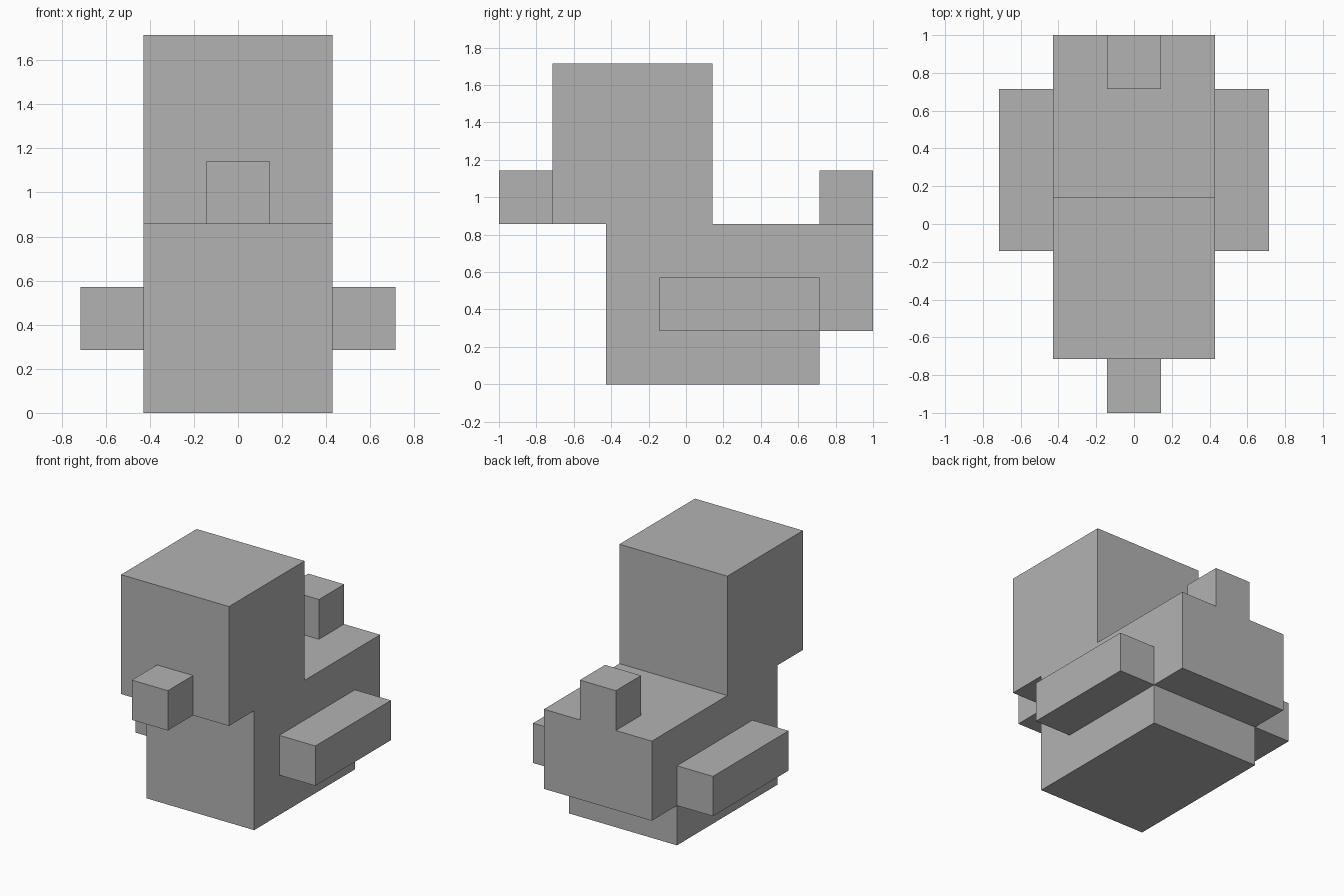
import bpy
import bmesh
from mathutils import Matrix, Vector

default = bpy.data.objects.get("Cube")
if default:
    bpy.data.objects.remove(default, do_unlink=True)

UNIT = 1 / 7  # the block grid every part snaps to

# Single colour
GREY = (0.45, 0.45, 0.45, 1)
grey = bpy.data.materials.new("plain grey")
grey.use_nodes = True
grey.diffuse_color = GREY
grey.node_tree.nodes["Principled BSDF"].inputs["Base Color"].default_value = GREY


def block(name, low, high):
    """Flat-faced box between two corners given in grid units."""
    low, high = Vector(low) * UNIT, Vector(high) * UNIT
    mesh = bpy.data.meshes.new(name)
    bm = bmesh.new()
    bmesh.ops.create_cube(bm, size=1, matrix=Matrix.Diagonal((*(high - low), 1)))
    bm.to_mesh(mesh)
    bm.free()
    mesh.materials.append(grey)
    obj = bpy.data.objects.new(name, mesh)
    obj.location = (low + high) / 2
    bpy.context.collection.objects.link(obj)
    return obj


# Body and overhanging rump
block("body", (-3, -3, 0), (3, 5, 6))
block("rump", (-3, 5, 2), (3, 7, 6))

# Head and beak
block("head", (-3, -5, 6), (3, 1, 12))
block("beak", (-1, -7, 6), (1, -5, 8))

# Upright tail
block("tail", (-1, 5, 6), (1, 7, 8))

# Wings on both sides
for name, x in (("left_wing", 3), ("right_wing", -5)):
    block(name, (x, -1, 2), (x + 2, 5, 4))
